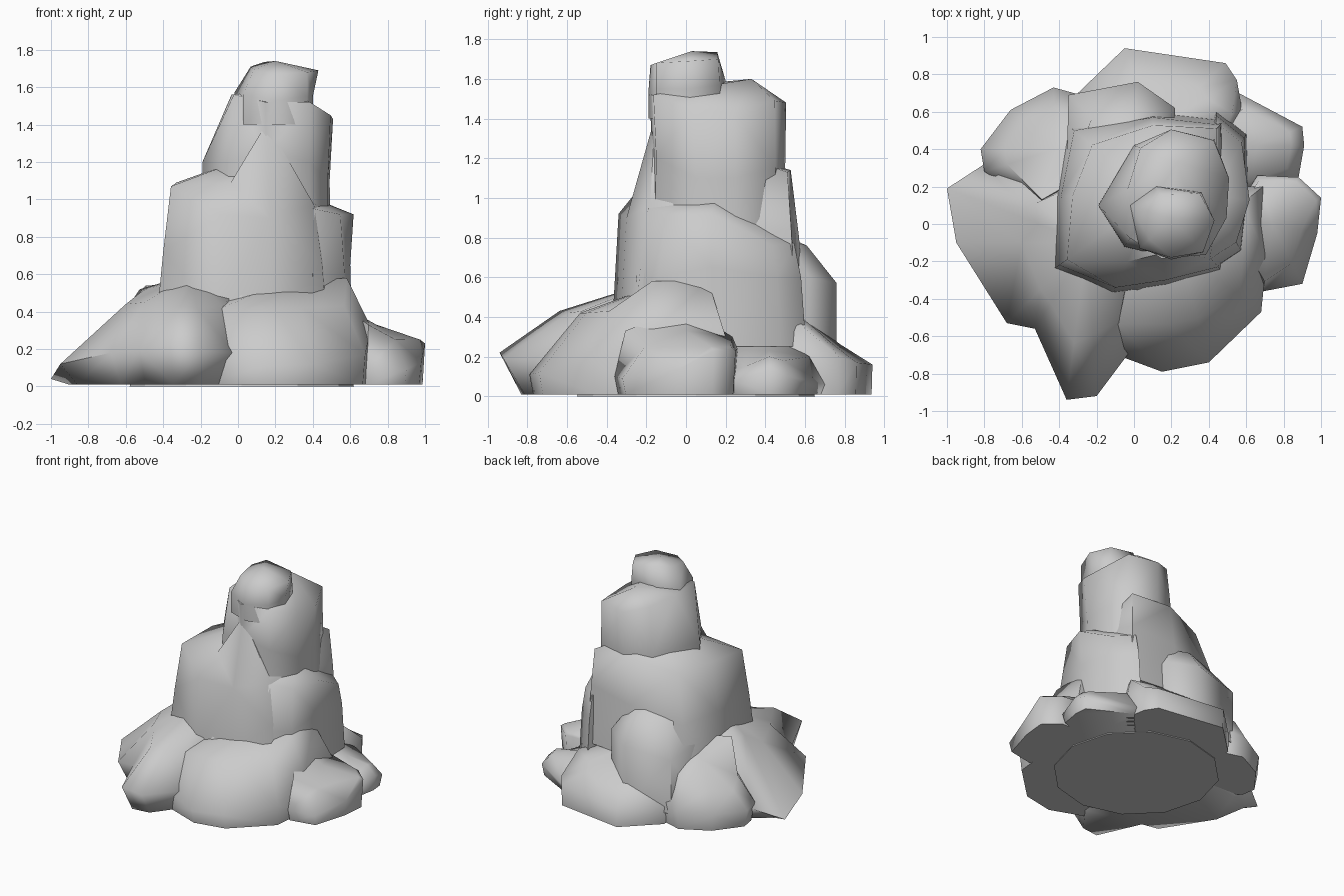
import bpy, bmesh, math


def rock(name, core, outline, inset, foot_z=0.01, tuck=0.93):
    """Chunk of rock: tucked foot, rim and inset crown, closed to a core point.
    Outline points are x, y, rim height, crown height, optional own inset."""
    cx, cy, cz = core
    bm = bmesh.new()
    foot, rim, crown = [], [], []
    for p in outline:
        x, y, z, top = p[:4]
        t = p[4] if len(p) > 4 else inset
        foot.append(bm.verts.new((cx + (x - cx) * tuck, cy + (y - cy) * tuck, foot_z)))
        rim.append(bm.verts.new((x, y, z)))
        crown.append(bm.verts.new((x + (cx - x) * t, y + (cy - y) * t, top)))
    peak = bm.verts.new(core)
    n = len(outline)
    for i in range(n):
        j = (i + 1) % n
        for a, b in ((foot, rim), (rim, crown)):
            bm.faces.new((a[i], a[j], b[j], b[i]))
        bm.faces.new((crown[i], crown[j], peak))
    bm.faces.new(foot)
    bmesh.ops.triangulate(bm, faces=bm.faces[:])
    bmesh.ops.recalc_face_normals(bm, faces=bm.faces[:])
    mesh = bpy.data.meshes.new(name)
    bm.to_mesh(mesh)
    bm.free()
    obj = bpy.data.objects.new(name, mesh)
    bpy.context.collection.objects.link(obj)
    bpy.ops.object.select_all(action='DESELECT')
    obj.select_set(True)
    bpy.context.view_layer.objects.active = obj
    bpy.ops.object.shade_smooth_by_angle(angle=math.radians(75))
    return obj


# Solid heart that closes the underside
bpy.ops.mesh.primitive_cone_add(vertices=12, radius1=0.6, radius2=0.35, depth=0.6,
                                location=(0.02, 0.05, 0.3))
bpy.context.object.name = "core"

# Spreading skirt lobes
rock("left_skirt", (-0.25, -0.1, 0.60), [
    (-0.80, 0.32, 0.12, 0.52, 0.5), (-1.0, 0.19, 0.04, 0.51, 0.65), (-0.95, -0.10, 0.12, 0.44, 0.5),
    (-0.68, -0.53, 0.18, 0.45, 0.42), (-0.53, -0.56, 0.20, 0.44, 0.3), (-0.36, -0.94, 0.22, 0.43, 0.36),
    (-0.20, -0.92, 0.19, 0.42, 0.4), (-0.02, -0.68, 0.18, 0.43, 0.27),
    (0.05, 0.0, 0.3, 0.55, 0.1), (-0.2, 0.3, 0.3, 0.55, 0.1)], 0.42, tuck=0.87)
rock("front_skirt", (0.25, -0.15, 0.56), [
    (-0.20, -0.66, 0.16, 0.42, 0.25), (0.15, -0.79, 0.11, 0.42, 0.4), (0.40, -0.74, 0.12, 0.42, 0.4),
    (0.68, -0.47, 0.17, 0.43), (0.71, -0.18, 0.32, 0.58, 0.28), (0.69, 0.2, 0.3, 0.58, 0.25),
    (0.2, 0.2, 0.3, 0.5), (-0.2, 0.0, 0.3, 0.5)], 0.26, tuck=0.97)
rock("right_boulder", (0.74, 0.0, 0.33), [
    (0.69, -0.36, 0.10, 0.33, 0.15), (0.90, -0.32, 0.09, 0.25), (0.98, -0.05, 0.13, 0.25),
    (1.0, 0.14, 0.23, 0.25, 0.1), (0.88, 0.25, 0.23, 0.25, 0.1), (0.66, 0.26, 0.24, 0.30, 0.1),
    (0.5, 0.0, 0.2, 0.45, 0.1)], 0.35, tuck=0.95)
rock("back_right_boulder", (0.66, 0.42, 0.23), [
    (0.60, 0.15, 0.1, 0.24), (0.88, 0.25, 0.08, 0.15), (0.91, 0.42, 0.13, 0.2),
    (0.90, 0.52, 0.10, 0.18), (0.56, 0.70, 0.06, 0.20), (0.3, 0.4, 0.1, 0.34, 0.1)], 0.28)
rock("back_skirt", (0.12, 0.52, 0.45), [
    (0.58, 0.60, 0.15, 0.35, 0.12), (0.55, 0.77, 0.20, 0.32), (0.49, 0.86, 0.17, 0.27),
    (-0.05, 0.94, 0.16, 0.26), (-0.30, 0.70, 0.15, 0.35), (-0.3, 0.3, 0.2, 0.4),
    (0.4, 0.25, 0.2, 0.4)], 0.38, tuck=0.99)
rock("back_left_boulder", (-0.42, 0.4, 0.44), [
    (-0.80, 0.28, 0.16, 0.35), (-0.82, 0.40, 0.14, 0.27), (-0.66, 0.61, 0.14, 0.30),
    (-0.43, 0.73, 0.16, 0.33), (-0.25, 0.68, 0.20, 0.42), (-0.15, 0.3, 0.3, 0.55, 0.1),
    (-0.5, 0.1, 0.3, 0.54, 0.1)], 0.32)

# Middle tiers
rock("back_shoulder", (-0.05, 0.4, 0.85), [
    (-0.35, 0.69, 0.52, 0.72), (0.02, 0.76, 0.57, 0.76), (0.22, 0.62, 0.60, 0.78),
    (0.2, 0.3, 0.6, 0.85, 0.1), (-0.36, 0.3, 0.55, 0.8, 0.1)], 0.42, 0.1, 1.0)
rock("middle_tower", (0.12, 0.15, 1.25), [
    (-0.39, 0.15, 0.72, 1.09, 0.12), (-0.40, -0.22, 0.72, 1.07, 0.08), (-0.10, -0.34, 0.92, 1.09, 0.28),
    (0.17, -0.30, 0.90, 1.41, 0.32), (0.45, -0.23, 0.65, 0.97), (0.50, 0.10, 0.7, 0.98),
    (0.46, 0.53, 0.85, 1.13, 0.05), (0.10, 0.57, 0.80, 1.14, 0.1), (-0.32, 0.50, 0.72, 1.08, 0.22)],
    0.13, 0.4, 1.06)
rock("right_ledge", (0.42, 0.15, 1.0), [
    (0.40, -0.25, 0.6, 0.95), (0.57, -0.14, 0.6, 0.92), (0.60, 0.13, 0.65, 0.92, -0.1),
    (0.59, 0.46, 0.6, 0.76, 0.08), (0.44, 0.58, 0.6, 0.77, 0.08), (0.3, 0.2, 0.6, 1.0)],
    0.15, 0.25, 1.06)

# Upper column and its summit
rock("upper_column", (0.23, 0.33, 1.60), [
    (-0.19, 0.10, 1.20, 1.56, 0.37), (-0.05, -0.12, 1.20, 1.56, 0.1), (0.15, -0.17, 1.25, 1.52, -0.03),
    (0.38, -0.15, 1.20, 1.52, -0.03), (0.48, 0.05, 1.10, 1.45, -0.06), (0.49, 0.25, 1.10, 1.43, -0.07),
    (0.43, 0.45, 1.15, 1.49, 0.02), (0.20, 0.50, 1.15, 1.48, -0.03), (0.0, 0.42, 1.15, 1.53, 0.15)],
    0.0, 0.75, 1.02)
rock("summit", (0.2, 0.03, 1.74), [
    (-0.02, 0.10, 1.57, 1.71, 0.4), (0.03, -0.13, 1.56, 1.69, 0.3), (0.20, -0.19, 1.53, 1.67, 0.05),
    (0.37, -0.15, 1.55, 1.68, 0.0), (0.40, 0.02, 1.55, 1.69, -0.15), (0.36, 0.17, 1.57, 1.70, 0.05),
    (0.12, 0.20, 1.59, 1.735, 0.25)], 0.1, 1.4, 1.0)
